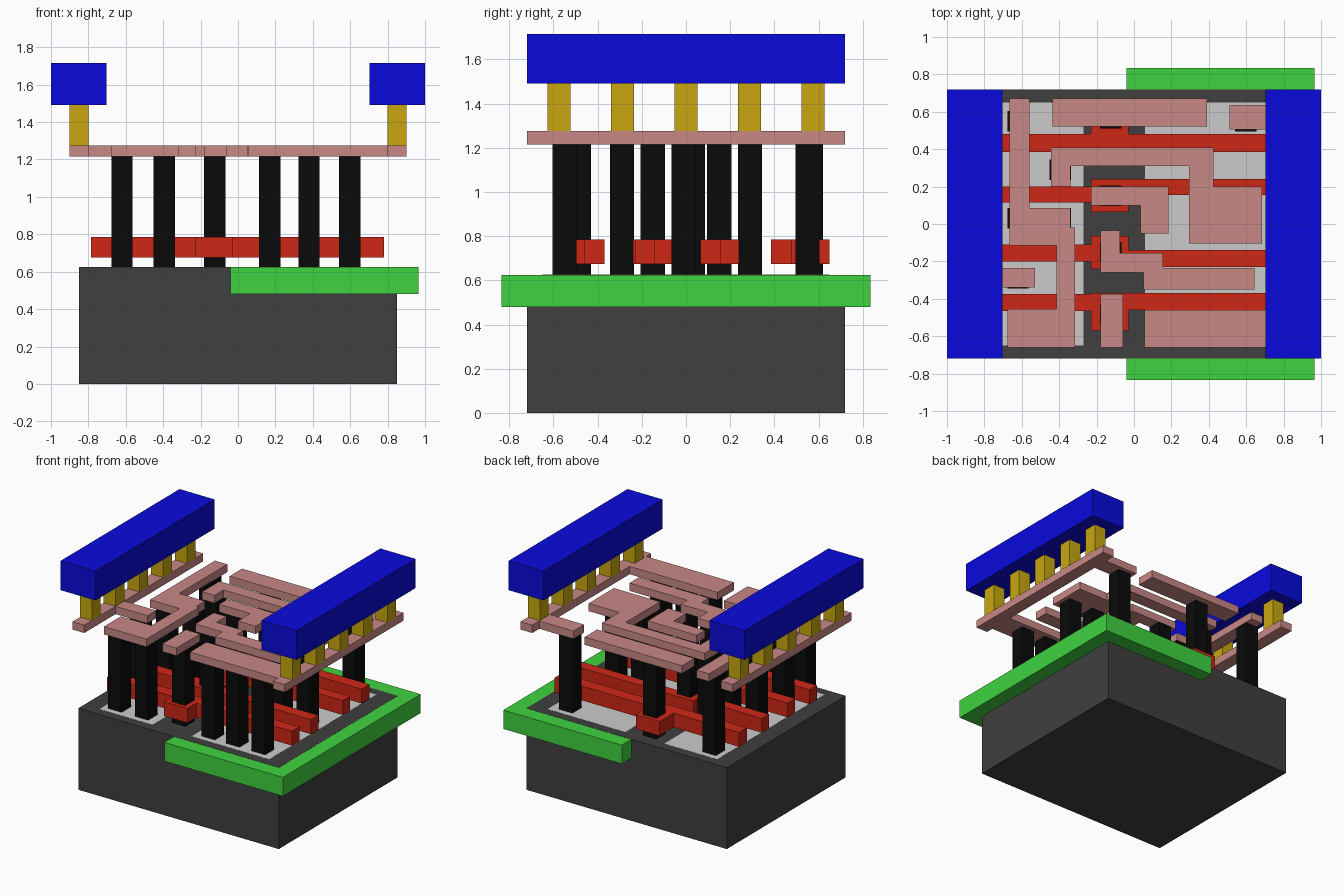
import bpy, bmesh


def material(name, rgb):
    m = bpy.data.materials.new(name)
    m.diffuse_color = (*rgb, 1)
    return m


DARK = material("dark_grey", (0.05, 0.05, 0.05))
GREEN = material("green", (0.05, 0.65, 0.05))
RED = material("red", (0.62, 0.02, 0.008))
BLACK = material("black", (0.003, 0.003, 0.003))
PINK = material("pink", (0.58, 0.25, 0.24))
GOLD = material("gold", (0.58, 0.39, 0.005))
BLUE = material("blue", (0.003, 0.003, 0.72))


def prism(name, outline, z0, z1, mat=None):
    """Extrude a flat outline in x, y from z0 up to z1."""
    pts = [p for i, p in enumerate(outline) if p != outline[i - 1]]
    bm = bmesh.new()
    face = bm.faces.new([bm.verts.new((x, y, z0)) for x, y in pts])
    top = bmesh.ops.extrude_face_region(bm, geom=[face])["geom"]
    bmesh.ops.translate(bm, vec=(0, 0, z1 - z0),
                        verts=[g for g in top if isinstance(g, bmesh.types.BMVert)])
    bmesh.ops.recalc_face_normals(bm, faces=bm.faces)
    mesh = bpy.data.meshes.new(name)
    bm.to_mesh(mesh)
    bm.free()
    obj = bpy.data.objects.new(name, mesh)
    bpy.context.collection.objects.link(obj)
    if mat:
        mesh.materials.append(mat)
    return obj


def rect(x0, x1, y0, y1):
    return [(x0, y0), (x1, y0), (x1, y1), (x0, y1)]


# Layer heights
SUB = 0.625
GATE = (0.675, 0.785)
METAL = (1.215, 1.275)
VIA_TOP, RAIL_TOP = 1.49, 1.715

# Substrate, well and the two diffusion areas flush with the surface
prism("substrate", rect(-0.85, 0.85, -0.72, 0.72), 0, SUB, DARK)
prism("well", rect(-0.04, 0.965, -0.835, 0.835), 0.48, SUB - 0.001, GREEN)
prism("left_diffusion", rect(-0.72, -0.27, -0.65, 0.65), 0.55, SUB + 0.001)
prism("right_diffusion", rect(0.06, 0.72, -0.65, 0.65), 0.55, SUB + 0.001)

# Gate bars: y ranges of the left arm, the contact pad and the right arm
GATES = [
    ((0.385, 0.48), (0.385, 0.65), (0.385, 0.48)),
    ((0.115, 0.20), (0.065, 0.24), (0.155, 0.24)),
    ((-0.20, -0.11), (-0.24, -0.065), (-0.23, -0.14)),
    ((-0.465, -0.375), (-0.57, -0.37), (-0.46, -0.37)),
]
for i, (l, p, r) in enumerate(GATES, 1):
    prism(f"gate_bar_{i}", [
        (-0.785, l[0]), (-0.23, l[0]), (-0.23, p[0]), (-0.03, p[0]),
        (-0.03, r[0]), (0.78, r[0]), (0.78, r[1]), (-0.03, r[1]),
        (-0.03, p[1]), (-0.23, p[1]), (-0.23, l[1]), (-0.785, l[1])], *GATE, RED)

# Contact posts from the surface up to the first metal layer
POSTS = [
    (-0.62, 0.55), (-0.62, 0.03), (-0.395, 0.03), (-0.62, -0.55), (-0.395, -0.55),
    (-0.62, -0.29), (-0.395, 0.29),
    (-0.125, 0.565), (-0.125, 0.15), (-0.125, -0.15), (-0.125, -0.485),
    (0.597, 0.55), (0.38, -0.01), (0.597, -0.01),
    (0.17, -0.55), (0.38, -0.55), (0.597, -0.55),
]
for i, (x, y) in enumerate(POSTS, 1):
    prism(f"contact_post_{i}", rect(x - 0.057, x + 0.057, y - 0.055, y + 0.055),
          SUB, METAL[0], BLACK)

# First metal layer: side strips with their branches, then the inner traces
TRACES = {
    "left_metal_strip": [(-0.9, -0.72), (-0.8, -0.72), (-0.8, -0.34), (-0.53, -0.34),
                         (-0.53, -0.235), (-0.8, -0.235), (-0.8, 0.72), (-0.9, 0.72)],
    "right_metal_strip": [(0.9, -0.72), (0.9, 0.72), (0.8, 0.72), (0.8, 0.635),
                          (0.51, 0.635), (0.51, 0.505), (0.8, 0.505), (0.8, -0.46),
                          (0.055, -0.46), (0.055, -0.66), (0.8, -0.66), (0.8, -0.72)],
    "top_trace": rect(-0.435, 0.39, 0.52, 0.67),
    "left_trace": [(-0.665, 0.67), (-0.665, -0.115), (-0.415, -0.115), (-0.415, -0.455),
                   (-0.675, -0.455), (-0.675, -0.66), (-0.315, -0.66), (-0.315, -0.02),
                   (-0.34, -0.02), (-0.34, 0.085), (-0.56, 0.085), (-0.56, 0.67)],
    "output_trace": [(-0.445, 0.41), (-0.445, 0.2), (-0.34, 0.2), (-0.34, 0.31),
                     (0.295, 0.31), (0.295, -0.105), (0.685, -0.105), (0.685, 0.2),
                     (0.425, 0.2), (0.425, 0.41)],
    "middle_trace": [(-0.23, 0.2), (-0.23, 0.1), (0.035, 0.1), (0.035, -0.05),
                     (0.185, -0.05), (0.185, 0.2)],
    "lower_trace": [(-0.18, -0.035), (-0.18, -0.26), (0.05, -0.26), (0.05, -0.35),
                    (0.645, -0.35), (0.645, -0.235), (0.155, -0.235), (0.155, -0.155),
                    (-0.075, -0.155), (-0.075, -0.035)],
    "pad_trace": rect(-0.18, -0.06, -0.66, -0.375),
}
for name, outline in TRACES.items():
    prism(name, outline, *METAL, PINK)

# Vias and heavy rails on both sides
for side, s in (("left", -1), ("right", 1)):
    for i in range(5):
        y = (i - 2) * 0.2875
        prism(f"{side}_via_{i + 1}", rect(s * 0.85 - 0.051, s * 0.85 + 0.051,
                                          y - 0.053, y + 0.053), METAL[1], VIA_TOP, GOLD)
    prism(f"{side}_rail", rect(s * 0.852 - 0.148, s * 0.852 + 0.148, -0.72, 0.72),
          VIA_TOP, RAIL_TOP, BLUE)
